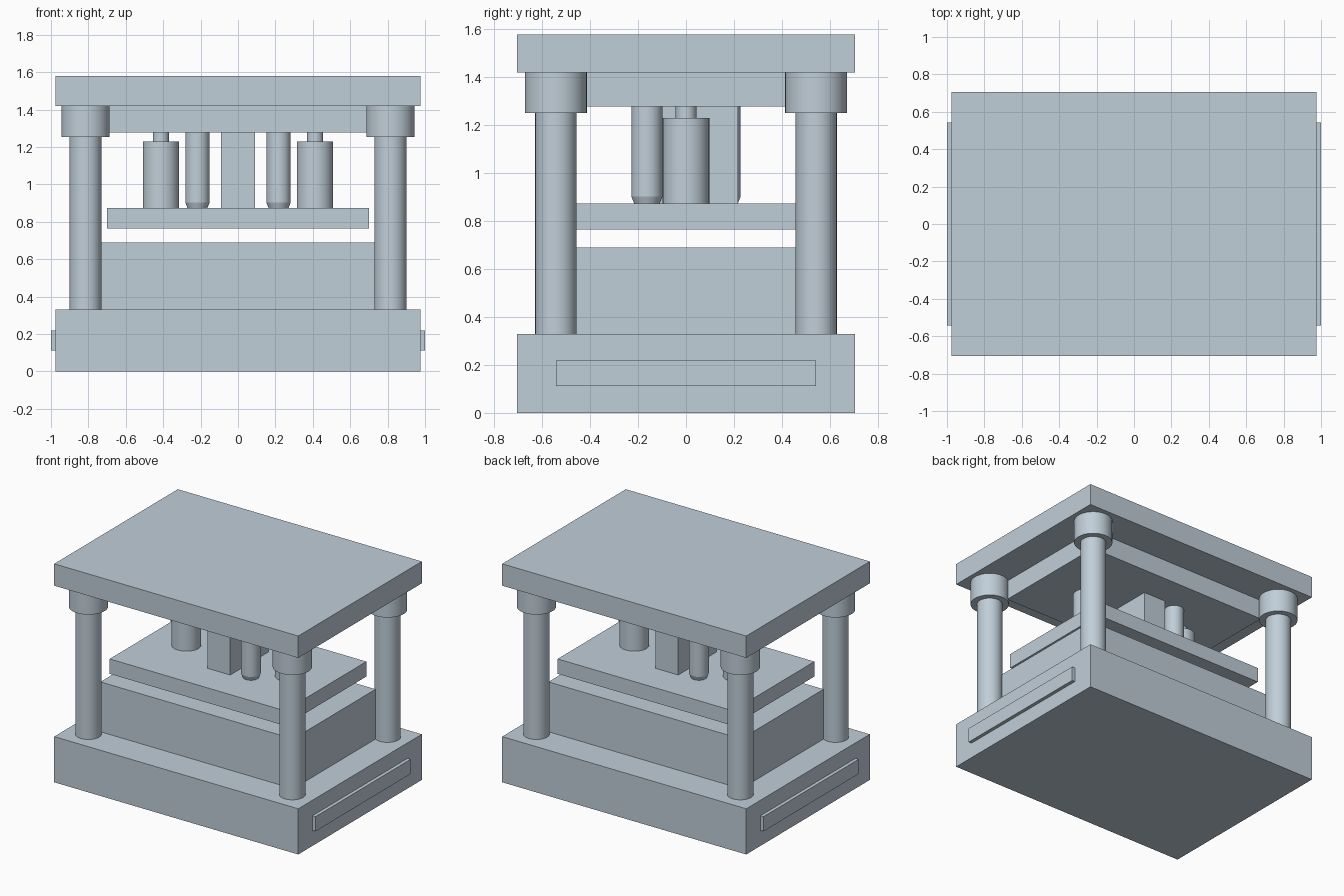
import bpy, bmesh, math

if "Cube" in bpy.data.objects:
    bpy.data.objects.remove(bpy.data.objects["Cube"])

steel = bpy.data.materials.new("blue_grey_steel")
steel.diffuse_color = (0.53, 0.62, 0.69, 1)
steel.use_nodes = True
steel.node_tree.nodes["Principled BSDF"].inputs["Base Color"].default_value = steel.diffuse_color


def finish(name, bm):
    bmesh.ops.recalc_face_normals(bm, faces=bm.faces)
    mesh = bpy.data.meshes.new(name)
    bm.to_mesh(mesh)
    bm.free()
    mesh.materials.append(steel)
    ob = bpy.data.objects.new(name, mesh)
    bpy.context.collection.objects.link(ob)
    return ob


def box(name, hx, hy, z0, z1, x=0, y=0):
    """Box from half sizes and a height range."""
    bm = bmesh.new()
    bmesh.ops.create_cube(bm, size=1)
    for v in bm.verts:
        v.co = (x + v.co.x * 2 * hx, y + v.co.y * 2 * hy,
                z0 + (v.co.z + 0.5) * (z1 - z0))
    return finish(name, bm)


def turned(name, x, y, profile, n=48):
    """Solid of revolution from (radius, z) points, bottom to top."""
    bm = bmesh.new()
    rings = [[bm.verts.new((x + r * math.cos(2 * math.pi * i / n),
                            y + r * math.sin(2 * math.pi * i / n), z))
              for i in range(n)] for r, z in profile]
    for a, b in zip(rings, rings[1:]):
        for i in range(n):
            j = (i + 1) % n
            bm.faces.new((a[i], a[j], b[j], b[i]))
    bm.faces.new(rings[0][::-1])
    bm.faces.new(rings[-1])
    ob = finish(name, bm)
    bpy.ops.object.select_all(action='DESELECT')
    ob.select_set(True)
    bpy.context.view_layer.objects.active = ob
    bpy.ops.object.shade_smooth_by_angle(angle=math.radians(20))
    return ob


# Stacked plates
box("base_plate", 0.975, 0.705, 0, 0.33)
box("lower_die_block", 0.77, 0.47, 0.33, 0.69)
box("pressure_plate", 0.70, 0.465, 0.765, 0.873)
box("upper_backing_plate", 0.74, 0.45, 1.278, 1.42)
box("top_plate", 0.975, 0.705, 1.42, 1.578)

# Guide pillars with bushings at the four corners
for sx, side in ((-1, "left"), (1, "right")):
    for sy, end in ((-1, "front"), (1, "back")):
        x, y = sx * 0.815, sy * 0.543
        turned(f"guide_pillar_{end}_{side}", x, y, [(0.086, 0.01), (0.086, 1.43)])
        turned(f"bushing_{end}_{side}", x, y, [(0.129, 1.252), (0.129, 1.43)])

    # Side plates on the base
    box(f"side_bar_{side}", 0.0125, 0.543, 0.112, 0.218, x=sx * 0.9875)

    # Gas spring: wide body with thin rod
    turned(f"spring_{side}", sx * 0.412, 0,
           [(0.097, 0.873), (0.097, 1.23), (0.043, 1.23), (0.043, 1.28)])

    # Punches with tapered tips, set on a diagonal
    turned(f"punch_{side}", sx * 0.217, -sx * 0.163,
           [(0.053, 0.873), (0.065, 0.903), (0.065, 1.28)])

# Central square punch
box("centre_punch", 0.09, 0.217, 0.873, 1.28)
